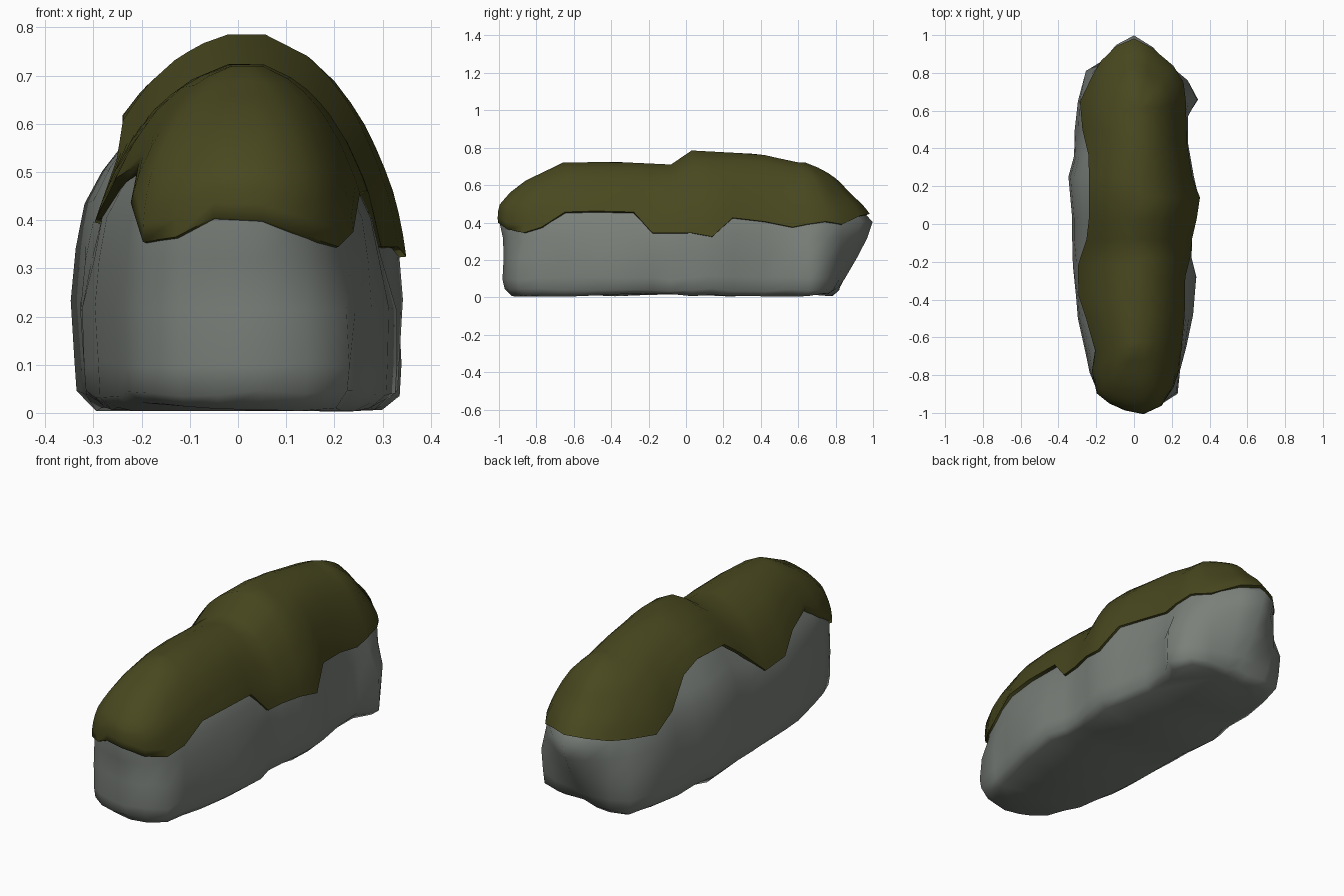
import bpy
import bmesh
import random
from mathutils import Vector

random.seed(4)
default_cube = bpy.data.objects.get("Cube")
if default_cube:
    bpy.data.objects.remove(default_cube, do_unlink=True)


def make_material(name, colour):
    material = bpy.data.materials.new(name)
    material.use_nodes = True
    material.diffuse_color = colour
    shader = material.node_tree.nodes["Principled BSDF"]
    shader.inputs["Base Color"].default_value = colour
    shader.inputs["Roughness"].default_value = 0.9
    return material


def interpolate(value, keys, results):
    """Piecewise linear lookup, clamped at both ends."""
    if value <= keys[0]:
        return results[0]
    for i in range(len(keys) - 1):
        if value <= keys[i + 1]:
            blend = (value - keys[i]) / (keys[i + 1] - keys[i])
            return results[i] + blend * (results[i + 1] - results[i])
    return results[-1]


# Plan outline of the boulder: x, y, height of the moss edge there, and how
# far the wall draws in above its foot
OUTLINE = [
    (.05, -1, .395, 0), (.15, -.97, .36, .03), (.24, -.91, .34, .15),
    (.25, -.78, .37, .03), (.28, -.65, .45, 0), (.32, -.48, .455, .07),
    (.34, -.28, .45, .12), (.31, -.18, .34, .04), (.31, -.08, .34, 0),
    (.33, .03, .34, 0), (.345, .14, .32, 0), (.32, .25, .42, 0),
    (.29, .42, .4, 0), (.29, .57, .37, .03), (.35, .66, .385, .2),
    (.3, .77, .4, .1), (.22, .85, .385, .04), (.1, .94, .43, 0),
    (0, 1, .44, 0), (-.1, .965, .43, .03), (-.2, .9, .41, .1),
    (-.28, .83, .4, .17), (-.3, .65, .39, 0), (-.32, .5, .45, .05),
    (-.32, .36, .57, 0), (-.35, .25, .61, 0), (-.33, .03, .6, 0),
    (-.33, -.08, .52, 0), (-.33, -.22, .39, .05), (-.31, -.38, .4, 0),
    (-.3, -.5, .48, 0), (-.26, -.68, .51, 0), (-.24, -.79, .43, 0),
    (-.2, -.9, .35, 0), (-.13, -.95, .36, 0), (-.05, -.98, .4, 0),
]

# Ridge heights along the length
RIDGE_Y = [-.62, -.4, -.08, .03, .4, .6]
RIDGE_Z = [.71, .715, .7, .775, .755, .71]

# Upright profiles: reach from the ridge at each fraction of the height
LEVELS = [0, .04, .13, .3, .45, .57, .68, .78, .87, .94, .985, 1]
SIDE = [.86, .97, .98, 1, .97, .92, .83, .72, .58, .41, .23, .12]
FRONT = [.83, .93, .96, .94, .95, 1, .99, .83, .61, .33, .16, .1]
BACK = [.42, .53, .63, .8, .93, 1, .86, .67, .53, .35, .18, .1]


def ridge_spot(y):
    """Nearest place on the ridge line, as its y and height."""
    spine_y = max(RIDGE_Y[0], min(RIDGE_Y[-1], y))
    return spine_y, interpolate(spine_y, RIDGE_Y, RIDGE_Z)


def surface_point(station, level, swell=0.0):
    """Point on the boulder at one outline station and height fraction."""
    x, y, hem, pinch = station
    spine_y, height = ridge_spot(y)
    spine = Vector((0.02, spine_y))
    ray = Vector((x, y)) - spine
    end = (abs(ray.y) / ray.length) ** 3
    reach = interpolate(level, LEVELS, SIDE) * (1 - end)
    reach += interpolate(level, LEVELS, FRONT if y < 0 else BACK) * end
    reach *= 1 - pinch * interpolate(level, [.25, .5], [0, 1])
    plan = spine + ray * reach + ray.normalized() * swell * (1 - level)
    return Vector((plan.x, plan.y, height * level + swell * level * 0.5))


def build_loft(name, rings, material, close_bottom):
    """Join stacked rings into a smooth shaded skin with a filled top."""
    bm = bmesh.new()
    loops = [[bm.verts.new(point) for point in ring] for ring in rings]
    count = len(OUTLINE)
    for lower, upper in zip(loops, loops[1:]):
        for i in range(count):
            j = (i + 1) % count
            bm.faces.new((lower[i], lower[j], upper[j], upper[i]))
    caps = [bm.faces.new(loops[-1])]
    if close_bottom:
        caps.append(bm.faces.new(reversed(loops[0])))
    bmesh.ops.triangulate(bm, faces=caps)
    mesh = bpy.data.meshes.new(name)
    bm.to_mesh(mesh)
    bm.free()
    mesh.materials.append(material)
    obj = bpy.data.objects.new(name, mesh)
    bpy.context.collection.objects.link(obj)
    bpy.ops.object.select_all(action="DESELECT")
    obj.select_set(True)
    bpy.context.view_layer.objects.active = obj
    bpy.ops.object.shade_smooth_by_angle(angle=1.3)


stone = make_material("grey stone", (.195, .215, .195, 1))
moss = make_material("olive moss", (.066, .065, .014, 1))

# Boulder body with an uneven foot, sinking away beneath the moss
rock_rings = []
for level in LEVELS:
    ring = []
    foot = interpolate(level, [0, .4], [1, 0])
    sink = interpolate(level, [.6, .8], [0, .03])
    for station in OUTLINE:
        point = surface_point(station, level, -0.004 - sink)
        point.z += foot * random.uniform(.002, .022) - sink
        ring.append(point)
    rock_rings.append(ring)
build_loft("boulder", rock_rings, stone, True)

# Moss blanket draped from the ridge to its wavy edge, with a tucked rim
STEPS = 10
moss_rings = [[] for step in range(STEPS + 2)]
for station in OUTLINE:
    start = station[2] / ridge_spot(station[1])[1]
    moss_rings[0].append(surface_point(station, start + .01, -.03))
    for step in range(STEPS + 1):
        level = start + (1 - start) * step / STEPS
        moss_rings[step + 1].append(surface_point(station, level, .02))
build_loft("moss_cover", moss_rings, moss, False)
